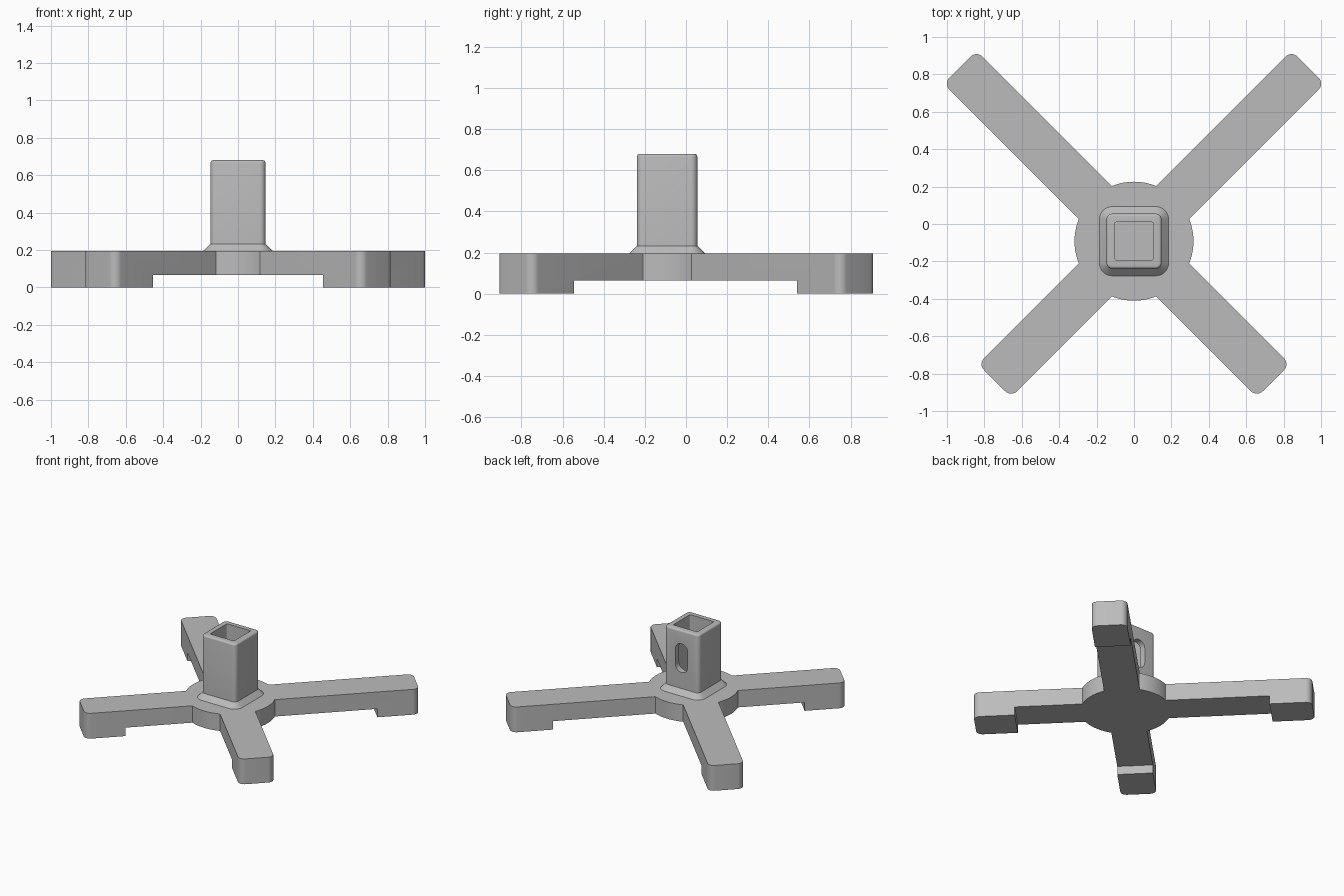
import bpy, bmesh, math
from mathutils import Matrix, Vector

CENTRE_Y = -0.092
LEG_TOP, LEG_UNDER = 0.195, 0.065

if "Cube" in bpy.data.objects:
    bpy.data.objects.remove(bpy.data.objects["Cube"])

grey = bpy.data.materials.new("plain grey")
grey.use_nodes = True
colour = (0.5, 0.5, 0.5, 1)
grey.diffuse_color = colour
grey.node_tree.nodes["Principled BSDF"].inputs["Base Color"].default_value = colour


def rounded_rect(hx, hy, r, z, steps=8):
    """Ring of points around a rectangle with round corners."""
    ring = []
    for k, (sx, sy) in enumerate([(1, 1), (-1, 1), (-1, -1), (1, -1)]):
        for i in range(steps + 1):
            a = math.radians(90) * (k + i / steps)
            ring.append(Vector((sx * (hx - r) + r * math.cos(a),
                                sy * (hy - r) + r * math.sin(a), z)))
    return ring


def loft(name, rings, matrix):
    """Closed solid skinned through rings with equal point counts."""
    bm = bmesh.new()
    loops = [[bm.verts.new(p) for p in ring] for ring in rings]
    n = len(loops[0])
    for a, b in zip(loops, loops[1:]):
        for i in range(n):
            j = (i + 1) % n
            bm.faces.new((a[i], a[j], b[j], b[i]))
    bm.faces.new(loops[0][::-1])
    bm.faces.new(loops[-1])
    bm.transform(matrix)
    bmesh.ops.recalc_face_normals(bm, faces=bm.faces)
    mesh = bpy.data.meshes.new(name)
    bm.to_mesh(mesh)
    bm.free()
    mesh.materials.append(grey)
    obj = bpy.data.objects.new(name, mesh)
    bpy.context.collection.objects.link(obj)
    return obj


def combine(target, tool, operation):
    """Boolean the tool into the target, then discard the tool."""
    mod = target.modifiers.new("combine", "BOOLEAN")
    mod.operation, mod.solver, mod.object = operation, "EXACT", tool
    bpy.context.view_layer.objects.active = target
    bpy.ops.object.modifier_apply(modifier=mod.name)
    bpy.data.objects.remove(tool)


def smooth(obj):
    bpy.ops.object.select_all(action="DESELECT")
    obj.select_set(True)
    bpy.context.view_layer.objects.active = obj
    bpy.ops.object.shade_smooth_by_angle(angle=math.radians(30))


middle = Matrix.Translation((0, CENTRE_Y, 0))

# Round hub
base = loft("cross_base", [rounded_rect(0.318, 0.318, 0.3179, z, 20)
                           for z in (LEG_UNDER, LEG_TOP)], middle)

# Four legs, the back pair longer, each hollowed underneath up to its foot
for angle, length, foot_start in [(45, 1.316, 1.02), (135, 1.316, 1.02),
                                  (225, 1.054, 0.766), (315, 1.054, 0.766)]:
    turn = middle @ Matrix.Rotation(math.radians(angle), 4, "Z")
    leg = loft("leg", [rounded_rect(length / 2, 0.125, 0.045, z)
                       for z in (0, LEG_TOP)],
               turn @ Matrix.Translation((length / 2, 0, 0)))
    half = (foot_start + 0.1) / 2
    gap = loft("leg_gap", [rounded_rect(half, 0.2, 0.001, z, 1)
                           for z in (-0.1, LEG_UNDER)],
               turn @ Matrix.Translation((half - 0.1, 0, 0)))
    combine(leg, gap, "DIFFERENCE")
    combine(base, leg, "UNION")
smooth(base)

# Square hollow post: flared collar, wall, rounded rim, then the socket inside
HALF, CORNER, FLARE, RIM, TOP = 0.147, 0.03, 0.038, 0.014, 0.68
rings = [rounded_rect(HALF + FLARE, HALF + FLARE, CORNER + FLARE, z)
         for z in (LEG_TOP - 0.02, LEG_TOP)]
rings.append(rounded_rect(HALF, HALF, CORNER, LEG_TOP + FLARE))
for i in range(5):
    a = math.radians(22.5 * i)
    inset = RIM * (1 - math.cos(a))
    rings.append(rounded_rect(HALF - inset, HALF - inset, CORNER - inset,
                              TOP - RIM + RIM * math.sin(a)))
rings += [rounded_rect(0.102, 0.102, 0.008, z) for z in (TOP, LEG_TOP + 0.005)]
post = loft("socket_post", rings, middle)

# Upright slot through the back wall of the post
slot = loft("slot_cutter", [rounded_rect(0.052, 0.11, 0.0515, z) for z in (0.05, 0.25)],
            Matrix.Translation((0, CENTRE_Y, 0.467)) @ Matrix.Rotation(math.radians(-90), 4, "X"))
combine(post, slot, "DIFFERENCE")
smooth(post)
